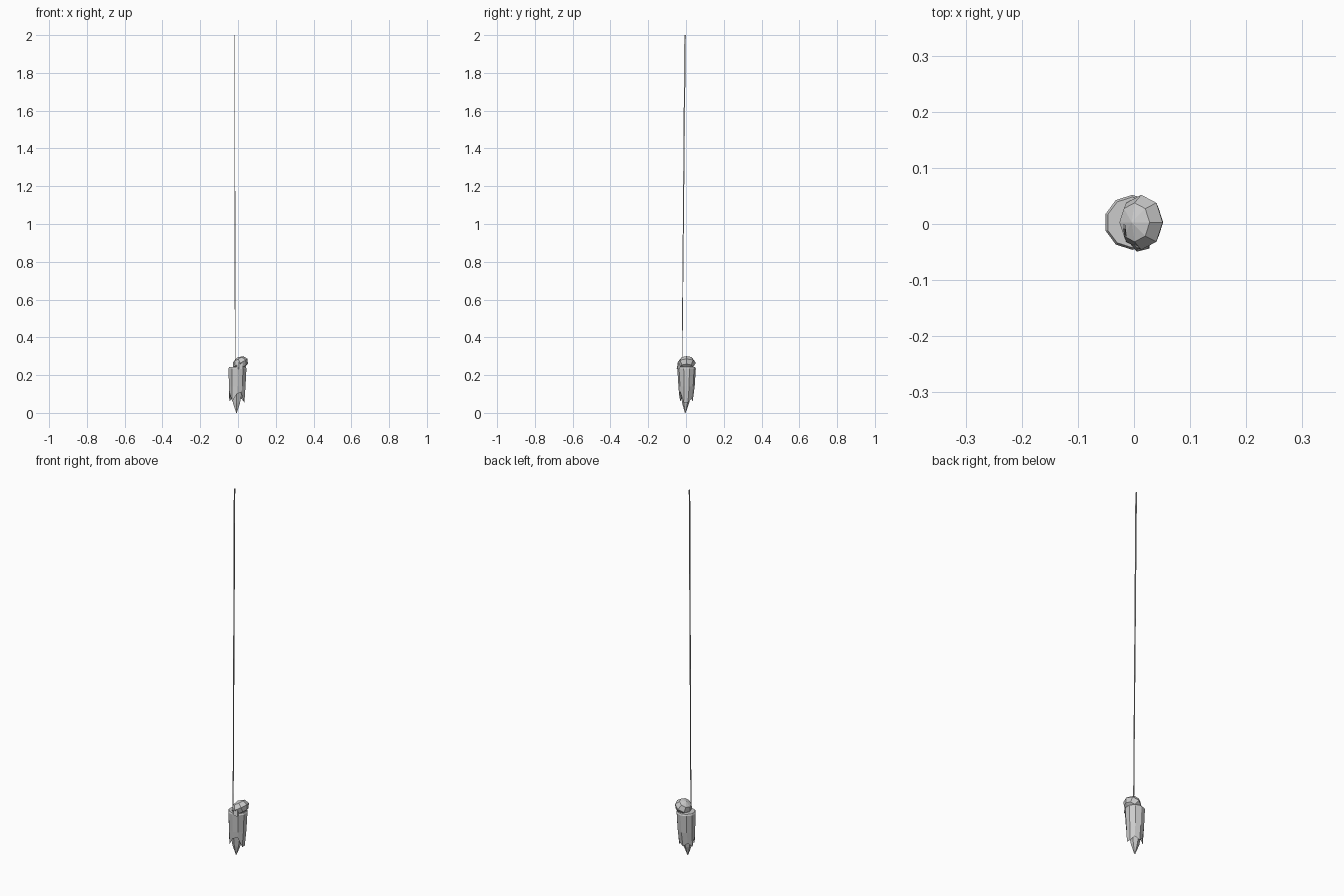
import bpy, bmesh, math
from mathutils import Matrix

if "Cube" in bpy.data.objects:
    bpy.data.objects.remove(bpy.data.objects["Cube"])


def finish(name, bm):
    bmesh.ops.recalc_face_normals(bm, faces=bm.faces)
    me = bpy.data.meshes.new(name)
    bm.to_mesh(me)
    bm.free()
    ob = bpy.data.objects.new(name, me)
    bpy.context.collection.objects.link(ob)
    return ob


def loft(name, rings):
    """Skin rings of equal vertex count and cap both ends."""
    bm = bmesh.new()
    vs = [[bm.verts.new(p) for p in r] for r in rings]
    n = len(vs[0])
    for a, b in zip(vs, vs[1:]):
        for i in range(n):
            j = (i + 1) % n
            bm.faces.new((a[i], a[j], b[j], b[i]))
    bm.faces.new(vs[0])
    bm.faces.new(vs[-1])
    return finish(name, bm)


def ring(cx, cy, rx, ry, zs):
    n = len(zs)
    return [(cx + rx * math.cos(math.tau * (i + 0.5) / n),
             cy + ry * math.sin(math.tau * (i + 0.5) / n), zs[i]) for i in range(n)]


# wrapped body with a jagged lower hem, closed inside
hem = [0.055, 0.075, 0.06, 0.08, 0.06, 0.11, 0.06, 0.10, 0.11, 0.055]
loft("body", [
    ring(-0.007, 0.0, 0.030, 0.028, [0.12] * 10),
    ring(-0.006, -0.001, 0.042, 0.036, hem),
    ring(-0.004, 0.003, 0.046, 0.043, [0.14] * 10),
    ring(-0.003, 0.003, 0.050, 0.049, [0.235] * 10),
    ring(-0.003, 0.003, 0.046, 0.045, [0.243] * 10),
])

# pointed tail in the middle
loft("tail_spike", [
    ring(-0.008, -0.004, 0.002, 0.002, [0.0] * 6),
    ring(-0.008, -0.002, 0.021, 0.018, [0.05] * 6),
    ring(-0.007, 0.0, 0.034, 0.030, [0.115] * 6),
    ring(-0.007, 0.0, 0.028, 0.026, [0.14] * 6),
])

# tilted faceted head lump
bm = bmesh.new()
bmesh.ops.create_uvsphere(bm, u_segments=8, v_segments=4, radius=1)
bm.transform(Matrix.Translation((0.013, 0.003, 0.264))
             @ Matrix.Rotation(math.radians(-30), 4, 'Y')
             @ Matrix.Diagonal((0.044, 0.049, 0.034, 1)))
finish("head", bm)

# brow wedge on the front of the head
loft("brow", [
    ring(0.011, -0.035, 0.020, 0.015, [0.233] * 5),
    ring(0.011, -0.030, 0.016, 0.013, [0.27] * 5),
])

# thin hanging thread, widening towards the top
loft("thread", [
    ring(-0.015, -0.021, 0.0025, 0.0025, [0.24] * 4),
    ring(-0.0175, -0.005, 0.0025, 0.0055, [2.0] * 4),
])
